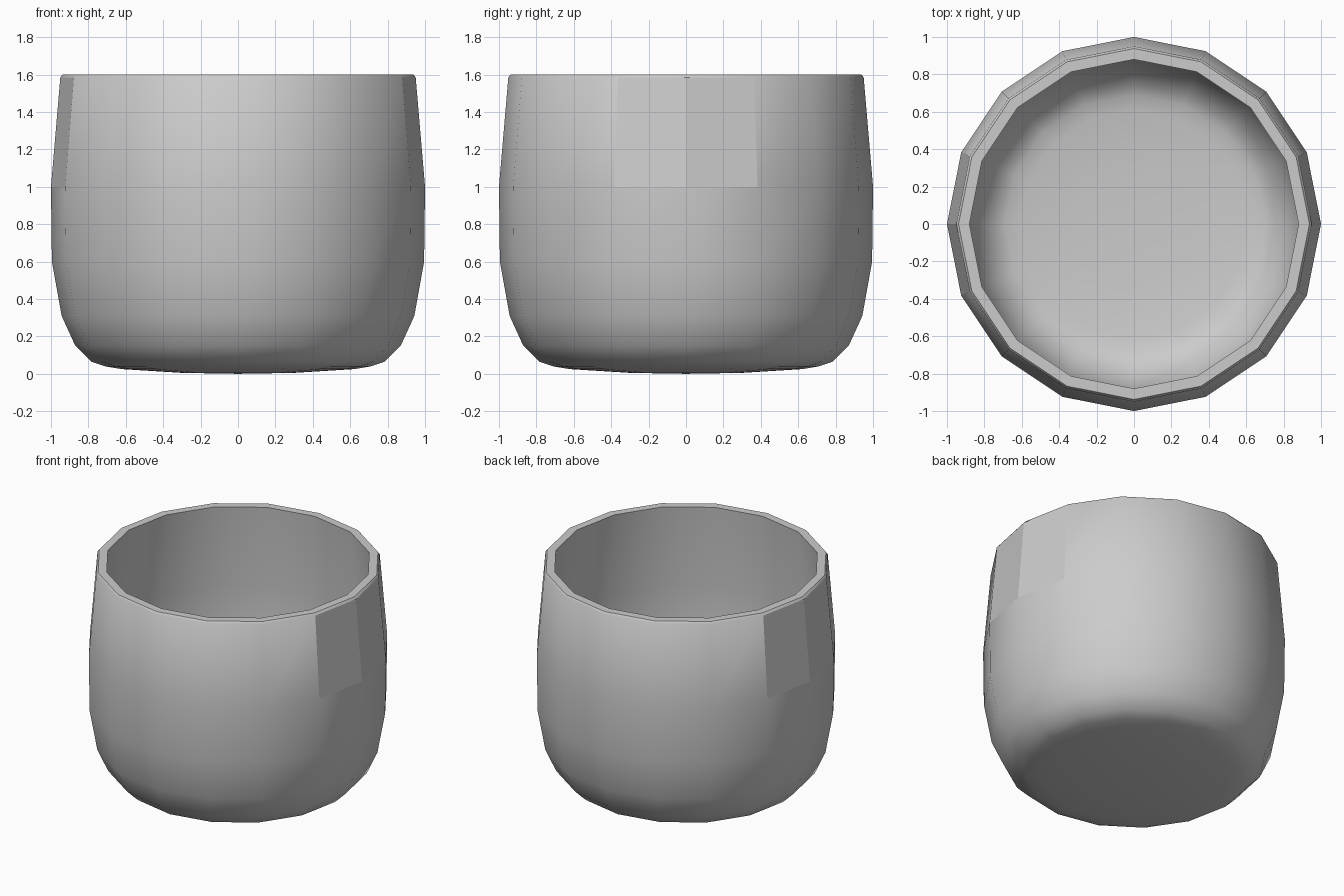
import bpy, bmesh, math

if "Cube" in bpy.data.objects:
    bpy.data.objects.remove(bpy.data.objects["Cube"])

SIDES = 16

# closed wall profile (radius, height): outside bottom -> rim -> inside floor
outer = [(0.30, 0.005), (0.62, 0.025), (0.71, 0.04), (0.785, 0.065), (0.87, 0.15),
         (0.943, 0.31), (0.995, 0.60), (1.0, 1.0), (0.95, 1.585), (0.938, 1.60)]
inner = [(0.88, 1.60), (0.93, 1.0), (0.925, 0.61), (0.877, 0.33), (0.815, 0.20),
         (0.745, 0.13), (0.69, 0.105), (0.61, 0.09), (0.30, 0.072)]

bm = bmesh.new()
rings = []
for r, z in outer + inner:
    rings.append([bm.verts.new((r * math.cos(a), r * math.sin(a), z))
                  for a in (2 * math.pi * i / SIDES for i in range(SIDES))])

# wall
for lo, hi in zip(rings, rings[1:]):
    for i in range(SIDES):
        j = (i + 1) % SIDES
        bm.faces.new((lo[i], lo[j], hi[j], hi[i]))

# underside and floor fans
for ring, z in ((rings[0], 0.0), (rings[-1], 0.07)):
    c = bm.verts.new((0, 0, z))
    for i in range(SIDES):
        bm.faces.new((ring[i], ring[(i + 1) % SIDES], c))

bmesh.ops.recalc_face_normals(bm, faces=bm.faces)
mesh = bpy.data.meshes.new("cup")
bm.to_mesh(mesh)
bm.free()
cup = bpy.data.objects.new("cup", mesh)
bpy.context.collection.objects.link(cup)

bpy.context.view_layer.objects.active = cup
cup.select_set(True)
bpy.ops.object.shade_smooth_by_angle(angle=math.radians(35))

# flat panels on the upper outer wall at both sides
for p in mesh.polygons:
    c = p.center
    if 1.1 < c.z < 1.5 and math.hypot(c.x, c.y) > 0.93 and abs(c.x) > 0.9:
        p.use_smooth = False
